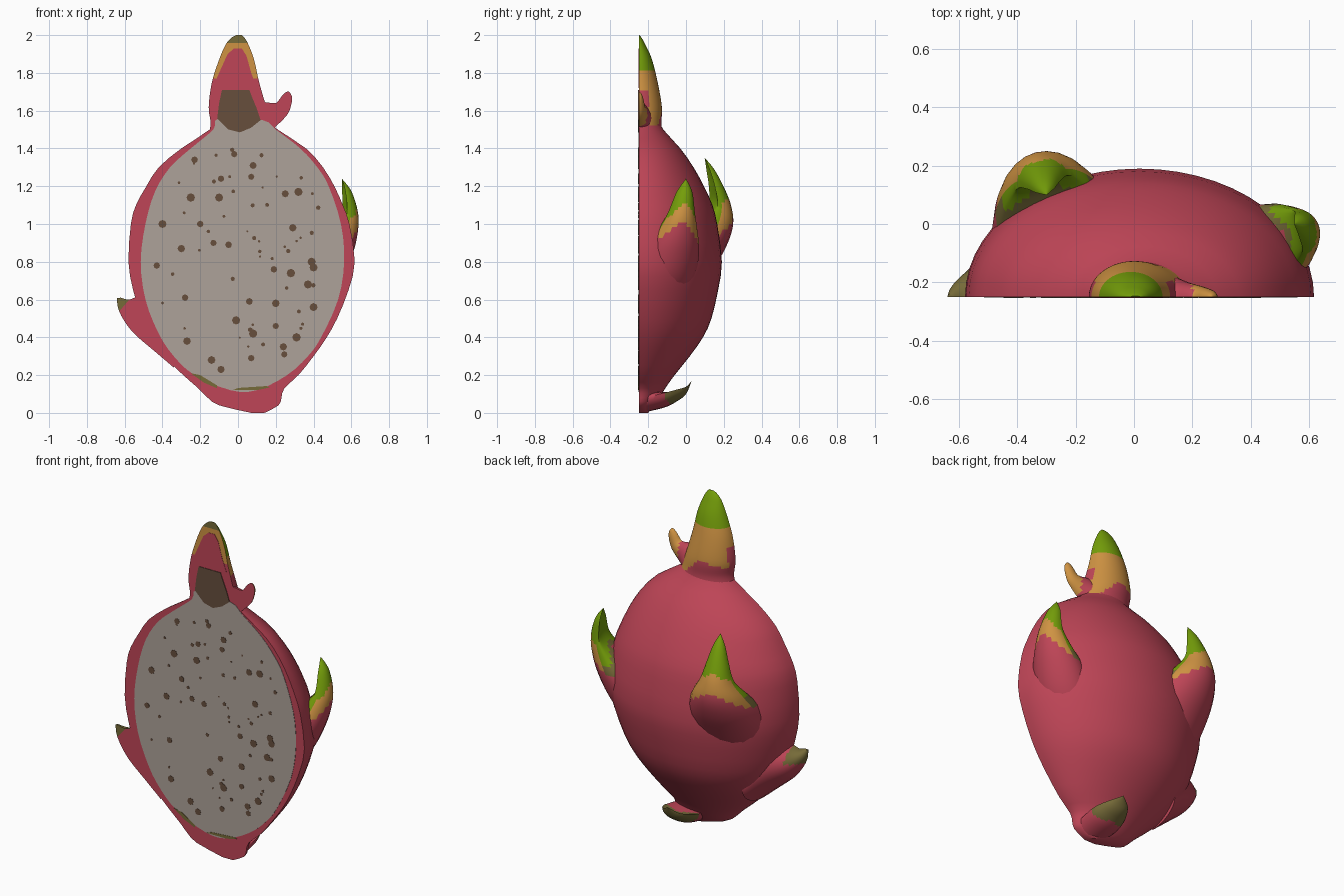
import bpy, bmesh, math, random
from mathutils import Vector

if "Cube" in bpy.data.objects:
    bpy.data.objects.remove(bpy.data.objects["Cube"])

CUT = -0.25  # plane of the cut face


def mat(name, rgb):
    m = bpy.data.materials.new(name)
    m.diffuse_color = (*rgb, 1)
    m.use_nodes = True
    m.node_tree.nodes["Principled BSDF"].inputs["Base Color"].default_value = m.diffuse_color
    return m


MATS = [mat("pink_skin", (0.52, 0.06, 0.095)), mat("leaf_green", (0.175, 0.34, 0.003)),
        mat("leaf_orange", (0.62, 0.29, 0.055)), mat("leaf_olive", (0.18, 0.145, 0.04)),
        mat("seed_brown", (0.135, 0.077, 0.046)), mat("flesh_grey", (0.42, 0.36, 0.32))]
PINK, GREEN, ORANGE, OLIVE, BROWN, FLESH = range(6)


def smooth_rows(rows, sub):
    """Catmull-Rom interpolation between the rows of a table."""
    out = []
    for i in range(len(rows) - 1):
        a, b, c, d = (rows[max(0, min(len(rows) - 1, i + k))] for k in (-1, 0, 1, 2))
        for s in range(sub):
            t = s / sub
            out.append([0.5 * (2 * q + (r - p) * t + (2 * p - 5 * q + 4 * r - u) * t * t
                               + (3 * q - p - 3 * r + u) * t ** 3) for p, q, r, u in zip(a, b, c, d)])
    return out + [list(rows[-1])]


def finish(name, bm, colour=None):
    bmesh.ops.remove_doubles(bm, verts=bm.verts, dist=0.0004)
    bmesh.ops.recalc_face_normals(bm, faces=bm.faces)
    if colour:
        for f in bm.faces:
            f.material_index = colour(f)
    me = bpy.data.meshes.new(name)
    bm.to_mesh(me)
    bm.free()
    for m in MATS:
        me.materials.append(m)
    ob = bpy.data.objects.new(name, me)
    bpy.context.collection.objects.link(ob)
    bpy.ops.object.select_all(action='DESELECT')
    ob.select_set(True)
    bpy.context.view_layer.objects.active = ob
    bpy.ops.object.shade_smooth_by_angle(angle=math.radians(45))
    return ob


def skin_rings(bm, rings):
    vs = [[bm.verts.new(p) for p in r] for r in rings]
    n = len(vs[0])
    for a, b in zip(vs, vs[1:]):
        for i in range(n):
            j = (i + 1) % n
            bm.faces.new((a[i], a[j], b[j], b[i]))
    bm.faces.new(vs[0])
    bm.faces.new(vs[-1])


def half_loft(name, rows, colour, sub=2, n=18):
    """Half-round solid behind the cut; row = left x, left z, right x, right z, depth."""
    rings = []
    for xl, zl, xr, zr, d in smooth_rows(rows, sub):
        ring = []
        for i in range(n + 1):
            c, s = math.cos(math.pi * i / n), math.sin(math.pi * i / n)
            ring.append(((xl + xr) / 2 + (xr - xl) / 2 * c, CUT + max(d, 0) * s,
                         (zl + zr) / 2 + (zr - zl) / 2 * c))
        rings.append(ring)
    bm = bmesh.new()
    skin_rings(bm, rings)
    return finish(name, bm, colour)


def scale_leaf(name, origin, n, up, rows, pink_to, green_from, band, slope=0.5, inset=1.0, lean=0, k=12):
    """Cupped leaf scale; row = outward offset, height along up, half width, thickness."""
    o, n, up = Vector(origin), Vector(n).normalized(), Vector(up)
    t = up.cross(n)
    tip = rows[-1][1]
    rings = []
    for u, h, w, th in smooth_rows(rows, 7):
        w = max(w, 0.001)
        e = inset * w
        ring = []
        for i in range(2 * k):
            c, s = math.cos(math.pi * i / k), math.sin(math.pi * i / k)
            off = u - e + (e * s if s >= 0 else (th - e) * s)
            p = o + n * off + t * (w * c + lean * (tip - h)) + up * h
            p.y = max(p.y, CUT + 0.002)
            ring.append(p)
        rings.append(ring)
    bm = bmesh.new()
    skin_rings(bm, rings)

    def colour(f):
        p = f.calc_center_median() - o
        along, outer = p.dot(up), f.normal.dot(n) > 0.3
        h = along + slope * abs(p.dot(t) - lean * (tip - along))
        if h < pink_to:
            return PINK
        if h > green_from - (0 if outer else .06):
            return GREEN
        return band if outer else OLIVE
    return finish(name, bm, colour)


def plate(name, polys, colour, y):
    """Thin flat polygons laid on the cut face."""
    bm = bmesh.new()
    for pts in polys:
        f = bm.faces.new([bm.verts.new((x, y, z)) for x, z in pts])
        f.normal_update()
        if f.normal.y > 0:
            f.normal_flip()
        ex = bmesh.ops.extrude_face_region(bm, geom=[f])
        for v in ex["geom"]:
            if isinstance(v, bmesh.types.BMVert):
                v.co.y = CUT + 0.001
    return finish(name, bm, lambda f: colour)


# Fruit body: z, left, right, back
body = [(0, .07, .14, -.2), (.04, -.1, .215, -.17), (.08, -.16, .23, -.14), (.13, -.21, .245, -.11),
        (.2, -.29, .32, -.06), (.3, -.39, .4, .02), (.4, -.46, .47, .09), (.5, -.51, .525, .135),
        (.65, -.555, .585, .17), (.8, -.58, .618, .19), (1, -.567, .59, .165), (1.1, -.54, .555, .14),
        (1.2, -.485, .51, .095), (1.3, -.42, .45, .04), (1.4, -.3, .36, -.03),
        (1.5, -.15, .21, -.12), (1.56, -.11, .14, -.15)]
half_loft("fruit_body", [(l, z, r, z, b - CUT) for z, l, r, b in body], lambda f: PINK, n=28)


# Crown leaf at the top: green tip, orange band, pink foot
def crown_colour(f):
    c = f.calc_center_median()
    if f.normal.y < -0.9:
        return OLIVE if c.z > 1.96 else ORANGE if c.z > 1.77 else PINK
    if c.z > 1.82:
        return GREEN
    foot = 1.7 if c.y < -.2 else 1.63 - max(0, c.x) + .3 * min(0, c.x)
    return ORANGE if c.z > foot else PINK


crown = [(1.46, -.16, .2, .13), (1.53, -.145, .18, .12), (1.62, -.155, .15, .122), (1.75, -.138, .112, .1),
         (1.87, -.1, .085, .07), (1.95, -.065, .055, .035), (1.985, -.035, .035, .015), (2, -.01, .02, .003)]
half_loft("crown_leaf", [(l, z, r, z, d) for z, l, r, d in crown], crown_colour, sub=6, n=26)

# Small leaf beside the crown
half_loft("small_crown_leaf", [(.1, 1.63, .17, 1.49, .07), (.14, 1.645, .22, 1.535, .05),
                               (.2, 1.64, .265, 1.585, .035), (.23, 1.675, .285, 1.645, .025),
                               (.25, 1.695, .284, 1.68, .015), (.265, 1.702, .27, 1.7, .003)],
          lambda f: ORANGE if f.normal.y > -0.9 and f.calc_center_median().x > .2 else PINK, sub=3, n=12)

# Lower left leaf, sliced by the cut
half_loft("lower_left_leaf", [(-.34, .24, -.33, .5, .2), (-.44, .325, -.44, .63, .17),
                              (-.55, .42, -.52, .62, .12), (-.61, .5, -.56, .605, .075),
                              (-.636, .56, -.585, .6, .045), (-.64, .608, -.62, .61, .01)],
          lambda f: OLIVE if f.calc_center_median().z > .53 and f.calc_center_median().x
          < (-.6 if f.normal.y < -.9 else -.55) else PINK, sub=5, n=12)

# Free-standing leaf scales
scale_leaf("right_leaf", (-.023, -.117, 0), (.98, .2, 0), (0, 0, 1),
           [(.48, .58, .15, .3), (.575, .72, .16, .3), (.635, .86, .145, .28), (.662, .97, .105, .16),
            (.665, 1.06, .072, .08), (.635, 1.17, .042, .03), (.585, 1.24, 0, 0)],
           1.02, 1.11, ORANGE, 1.0, 1.0, -.15)
scale_leaf("back_leaf", (-.2, -.288, 0), (-.25, .97, 0), (0, 0, 1),
           [(.34, .6, .25, .3), (.44, .76, .24, .3), (.515, .89, .205, .3), (.55, 1.0, .155, .22),
            (.54, 1.1, .095, .1), (.5, 1.2, .062, .05), (.45, 1.29, .033, .02), (.4, 1.35, 0, 0)],
           1.06, 1.17, ORANGE, .7)
scale_leaf("bottom_leaf", (.1, 0, 0), (0, 0, -1), (0, 1, 0),
           [(-.005, -.21, .11, .11), (-.03, -.11, .11, .08), (-.06, -.05, .09, .05),
            (-.1, 0, .055, .025), (-.17, .03, 0, 0)], -.06, 9, OLIVE, .5, .7)

# Flesh on the cut face
flesh = [(.1, .12), (.26, .2), (.37, .3), (.44, .4), (.53, .6), (.562, .8), (.545, 1), (.48, 1.2),
         (.42, 1.3), (.33, 1.4), (.2, 1.5), (.13, 1.55), (-.1, 1.56), (-.13, 1.5), (-.25, 1.4), (-.36, 1.3),
         (-.44, 1.17), (-.49, 1), (-.515, .8), (-.49, .6), (-.42, .42), (-.34, .3), (-.23, .2), (-.04, .12)]
closed = [flesh[-1]] + flesh + flesh[:2]
plate("flesh", [smooth_rows(closed, 3)[3:-3][:-1]], FLESH, CUT - .002)

# Brown core and the pink middle of the crown slice
plate("crown_slice", [[(-.135, 1.72), (-.1, 1.8), (-.055, 1.9), (-.02, 1.93), (.02, 1.93), (.045, 1.89),
                       (.07, 1.8), (.1, 1.72)]], PINK, CUT - .0015)
plate("core", [[(-.085, 1.71), (.06, 1.71), (.075, 1.67), (.1, 1.61), (.12, 1.55), (.07, 1.51), (.01, 1.485),
                (-.05, 1.5), (-.11, 1.56), (-.1, 1.64)]], BROWN, CUT - .0035)
plate("lower_stains", [[(-.25, .21), (-.2, .2), (-.11, .145), (-.11, .13), (-.18, .16)],
                       [(-.03, .12), (.0, .132), (.15, .142), (.17, .135), (.1, .12)]], OLIVE, CUT - .0035)

# Seeds: large placed ones and small scattered ones
random.seed(4)
seeds = [(-.23, 1.34), (-.02, 1.37), (.08, 1.31), (-.09, 1.24), (.07, 1.25), (.25, 1.16), (-.25, 1.14),
         (-.1, 1.14), (-.4, 1), (-.2, 1), (.29, .98), (-.05, .89), (-.43, .78), (-.13, .9), (.19, .76),
         (.28, .74), (.39, .8), (.4, .77), (.37, .68), (-.28, .61), (.06, .59), (.2, .58), (.4, .56),
         (-.01, .49), (.08, .42), (.2, .46), (-.27, .38), (-.14, .28), (-.09, .23), (.07, .29),
         (.24, .35), (.245, .31), (.31, .4), (.32, 1.17), (-.3, .87)]
spots = [(x, z, random.uniform(.016, .023)) for x, z in seeds]
for _ in range(45):
    a, r = random.uniform(0, 2 * math.pi), math.sqrt(random.random())
    spots.append((.02 + .46 * r * math.cos(a), .82 + .6 * r * math.sin(a), random.uniform(.005, .012)))
plate("seeds", [[(x + r * math.cos(i * math.pi / 4), z + r * math.sin(i * math.pi / 4)) for i in range(8)]
                for x, z, r in spots], BROWN, CUT - .0035)
